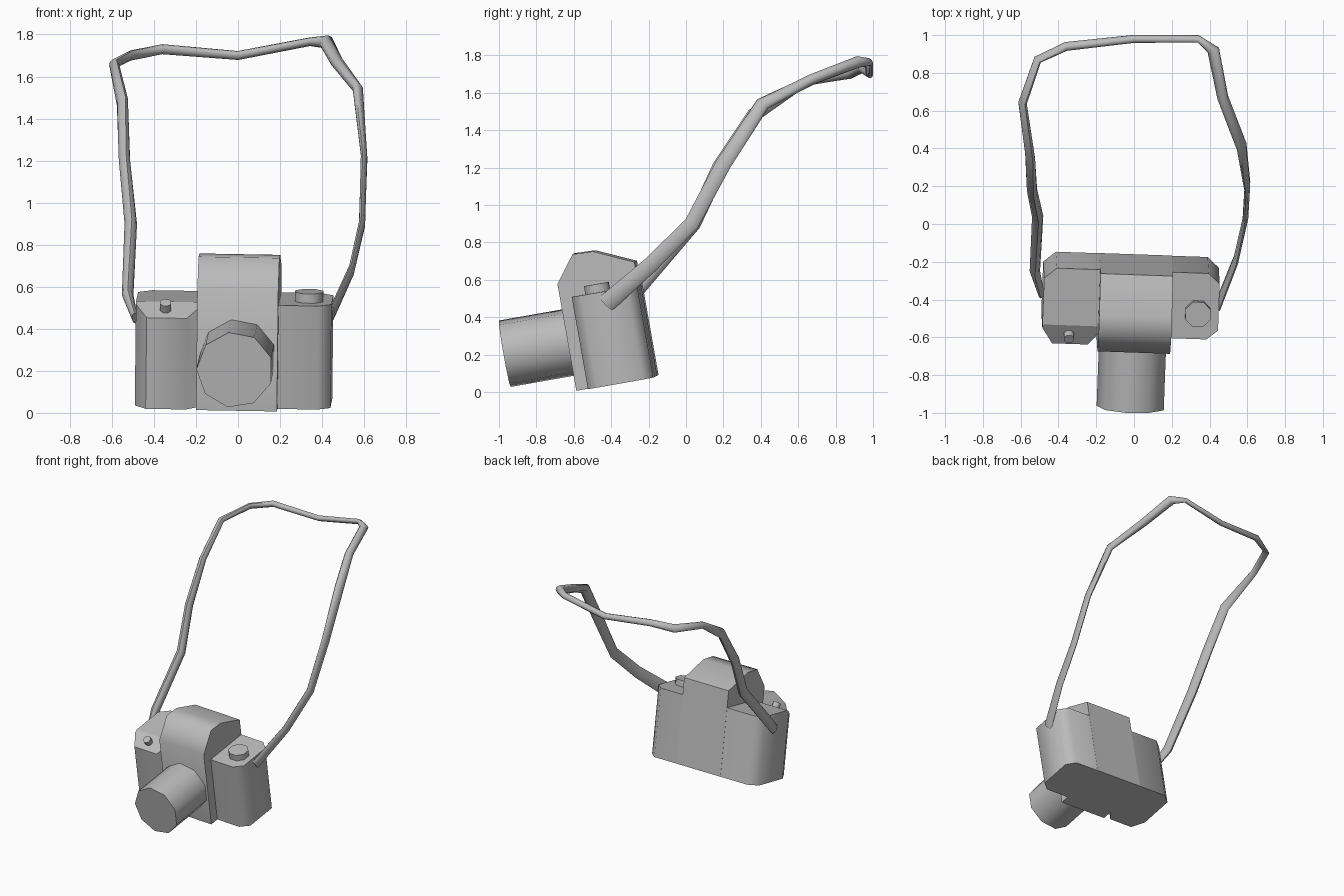
import bpy, bmesh, math
from mathutils import Vector, Matrix, Euler

cube = bpy.data.objects.get("Cube")
if cube:
    bpy.data.objects.remove(cube)

grey = bpy.data.materials.new("plain grey")
grey.use_nodes = True
grey.diffuse_color = (0.5, 0.5, 0.5, 1)
grey.node_tree.nodes["Principled BSDF"].inputs["Base Color"].default_value = (0.5, 0.5, 0.5, 1)

# The camera rests on its front edge, tipped forward and slightly twisted
tilt = [math.radians(a) for a in (10, 1, -2)]
POSE = Matrix.Translation((0, -0.58, 0.01)) @ Euler(tilt).to_matrix().to_4x4()


def finish(name, bm, pose=POSE, angle=58):
    bmesh.ops.recalc_face_normals(bm, faces=bm.faces)
    bm.transform(pose)
    mesh = bpy.data.meshes.new(name)
    bm.to_mesh(mesh)
    bm.free()
    mesh.materials.append(grey)
    obj = bpy.data.objects.new(name, mesh)
    bpy.context.collection.objects.link(obj)
    bpy.ops.object.select_all(action='DESELECT')
    obj.select_set(True)
    bpy.context.view_layer.objects.active = obj
    bpy.ops.object.shade_smooth_by_angle(angle=math.radians(angle))
    return obj


def prism(points, sweep):
    """Extrude a closed outline along a vector."""
    bm = bmesh.new()
    face = bm.faces.new([bm.verts.new(p) for p in points])
    new = bmesh.ops.extrude_face_region(bm, geom=[face])["geom"]
    bmesh.ops.translate(bm, vec=sweep, verts=[v for v in new if isinstance(v, bmesh.types.BMVert)])
    return bm


def cylinder(name, sides, radius, depth, place, turn=0):
    bm = bmesh.new()
    bmesh.ops.create_cone(bm, cap_ends=True, segments=sides, radius1=radius, radius2=radius, depth=depth,
                          matrix=place @ Matrix.Rotation(turn, 4, 'Z'))
    return finish(name, bm)


# Body halves: chamfered outlines extruded upwards
TOP = 0.5
right_half = [(0, .08), (-.195, .08), (-.25, .01), (-.44, .01), (-.495, .1), (-.495, .37), (-.43, .425), (0, .425)]
left_half = [(0, .07), (.375, .07), (.435, .12), (.435, .37), (.375, .425), (0, .425)]

# Right half has a sloped shoulder cut into its front top edge
slope = Vector((0, -.06, .11)).normalized()
bm = prism([(x, y, 0) for x, y in right_half], (0, 0, TOP))
cut = bmesh.ops.bisect_plane(bm, geom=bm.verts[:] + bm.edges[:] + bm.faces[:], plane_co=(0, .01, .44),
                             plane_no=slope, clear_outer=True)
bmesh.ops.contextual_create(bm, geom=[e for e in cut["geom_cut"] if isinstance(e, bmesh.types.BMEdge)])
body = finish("body_right_half", bm)
for poly in body.data.polygons:
    if poly.normal.z > 0.5:
        poly.use_smooth = False

finish("body_left_half", prism([(x, y, 0) for x, y in left_half], (0, 0, TOP)))

# Centre block with viewfinder hump, extruded sideways
hump = [(0, 0), (0, .58), (.107, .722), (.218, .718), (.426, .624), (.426, 0)]
finish("viewfinder_block", prism([(-.2, y, z) for y, z in hump], (.385, 0, 0)))

# Lens, dial and shutter button
lens_place = Matrix.Translation((-.005, -.15, .259)) @ Matrix.Rotation(math.pi / 2, 4, 'X')
cylinder("lens", 9, .183, .4, lens_place, math.pi / 2)
cylinder("dial", 8, .072, .07, Matrix.Translation((.325, .21, .51)), math.pi / 8)
button_place = Matrix.Translation((-.352, .065, .475)) @ slope.to_track_quat('Z', 'Y').to_matrix().to_4x4()
cylinder("shutter_button", 8, .028, .075, button_place, math.pi / 8)

# Strap path: x, y, z, band width, band thickness
strap = [(-.49, -.37, .45, .07, .03), (-.525, -.25, .56, .08, .055), (-.51, .04, .9, .08, .06),
         (-.54, .18, 1.2, .085, .055), (-.55, .36, 1.48, .08, .05), (-.59, .64, 1.66, .05, .045),
         (-.51, .87, 1.70, .06, .035), (-.36, .94, 1.73, .05, .045), (0, .98, 1.70, .045, .04),
         (.34, .98, 1.765, .045, .035), (.42, .92, 1.765, .06, .07), (.47, .67, 1.67, .06, .06),
         (.57, .41, 1.54, .08, .05), (.60, .2, 1.22, .085, .03), (.59, .03, .9, .08, .03),
         (.54, -.19, .68, .085, .03), (.445, -.43, .47, .1, .03)]
SIDES = 8
middle = Vector((0, .25, 1.1))
path = [Vector(s[:3]) for s in strap]
bm = bmesh.new()
rings = []
for i, (p, s) in enumerate(zip(path, strap)):
    ahead = (path[min(i + 1, len(path) - 1)] - path[max(i - 1, 0)]).normalized()
    out = p - middle
    out = (out - ahead * out.dot(ahead)).normalized()
    across = ahead.cross(out)
    ring = []
    for k in range(SIDES):
        a = math.tau * k / SIDES
        ring.append(bm.verts.new(p + across * (s[3] / 2 * math.cos(a)) + out * (s[4] / 2 * math.sin(a))))
    rings.append(ring)
for a, b in zip(rings, rings[1:]):
    for k in range(SIDES):
        n = (k + 1) % SIDES
        bm.faces.new((a[k], a[n], b[n], b[k]))
bm.faces.new(rings[0])
bm.faces.new(rings[-1])
finish("neck_strap", bm, Matrix.Identity(4))
